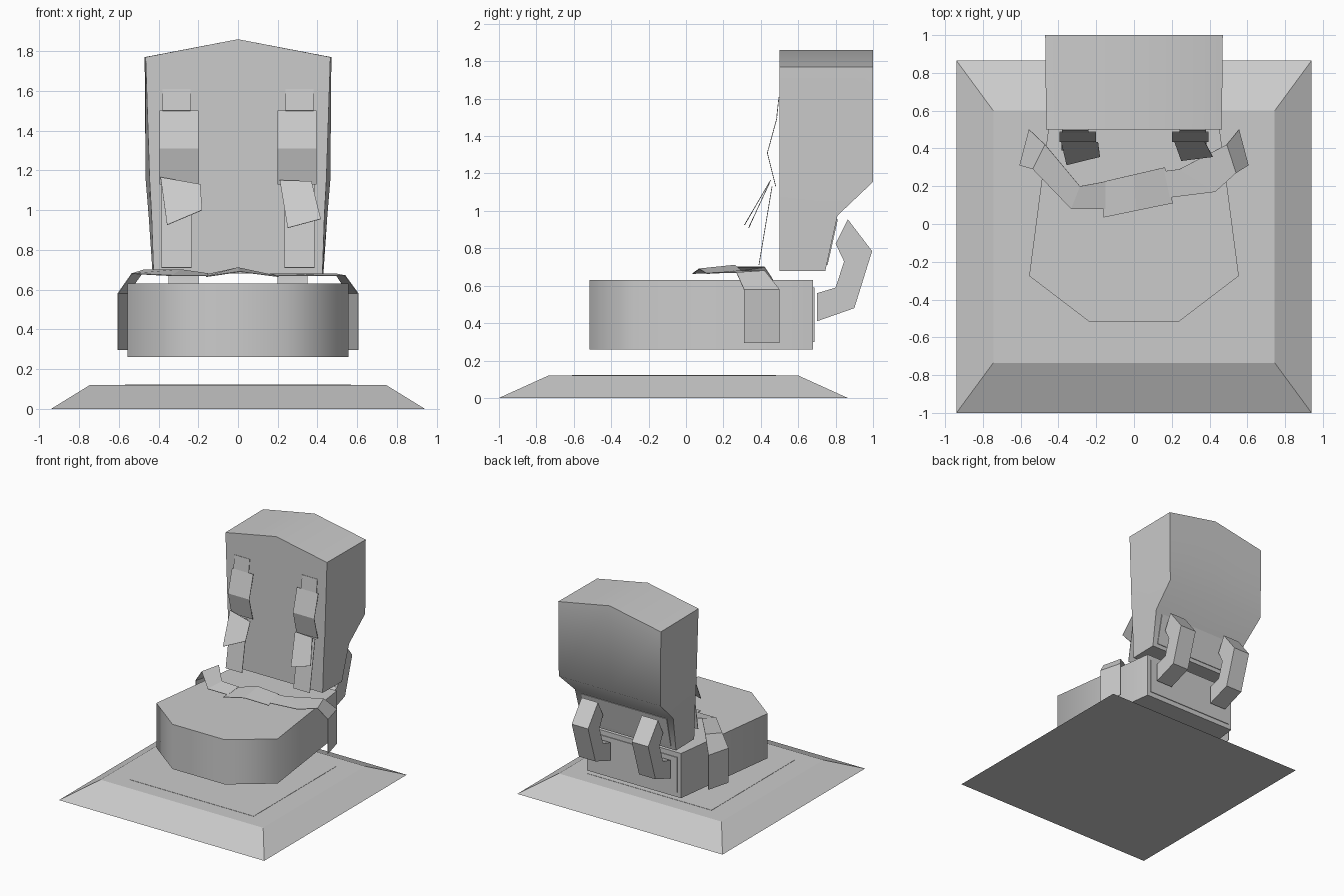
import bpy, bmesh, math

cube = bpy.data.objects.get("Cube")
if cube:
    bpy.data.objects.remove(cube, do_unlink=True)

grey = bpy.data.materials.new("plain_grey")
grey.use_nodes = True
COLOUR = (0.6, 0.6, 0.6, 1)
grey.diffuse_color = COLOUR
grey.node_tree.nodes["Principled BSDF"].inputs["Base Color"].default_value = COLOUR


def build(name, verts, faces, smooth=None, thickness=0, closed=True):
    bm = bmesh.new()
    vs = [bm.verts.new(v) for v in verts]
    for f in faces:
        bm.faces.new([vs[i] for i in f])
    if closed:
        bmesh.ops.recalc_face_normals(bm, faces=bm.faces)
    mesh = bpy.data.meshes.new(name)
    bm.to_mesh(mesh)
    bm.free()
    mesh.materials.append(grey)
    obj = bpy.data.objects.new(name, mesh)
    bpy.context.collection.objects.link(obj)
    if thickness:
        mod = obj.modifiers.new("thickness", "SOLIDIFY")
        mod.thickness = thickness
        mod.offset = 0
    if smooth:
        bpy.ops.object.select_all(action="DESELECT")
        obj.select_set(True)
        bpy.context.view_layer.objects.active = obj
        bpy.ops.object.shade_smooth_by_angle(angle=math.radians(smooth))
    return obj


def loft(name, rings, smooth=None):
    """Closed solid through equal-sized rings of points."""
    n = len(rings[0])
    faces = [(r * n + i, r * n + (i + 1) % n, (r + 1) * n + (i + 1) % n, (r + 1) * n + i)
             for r in range(len(rings) - 1) for i in range(n)]
    faces += [tuple(range(n)), tuple(range((len(rings) - 1) * n, len(rings) * n))]
    return build(name, [p for ring in rings for p in ring], faces, smooth)


def ribbon(name, pairs):
    """Thin webbing through pairs of edge points."""
    faces = [(2 * i, 2 * i + 1, 2 * i + 3, 2 * i + 2) for i in range(len(pairs) - 1)]
    return build(name, [p for pair in pairs for p in pair], faces, thickness=0.004)


def rect(x, y0, y1, z):
    return [(-x, y0, z), (x, y0, z), (x, y1, z), (-x, y1, z)]


# Bevelled floor base with a thin mounting plate
loft("base", [rect(0.94, -1, 0.865, 0), rect(0.745, -0.735, 0.6, 0.12)])
loft("base_plate", [rect(0.57, -0.61, 0.48, 0.12), rect(0.57, -0.61, 0.48, 0.122)])

# Seat cushion, rounded at the front
half = [(0.24, -0.515), (0.555, -0.275), (0.43, 0.68)]
outline = half + [(-x, y) for x, y in reversed(half)]
loft("seat_cushion", [[(x, y, z) for x, y in outline] for z in (0.26, 0.63)], 70)
loft("seat_back_plate", [rect(0.4, 0.68, 0.686, z) for z in (0.3, 0.59)])

# Backrest, peaked at the top and tucked in at the lower back
rings = []
for z, peak, depth, front, back in [(0.68, 0.68, 0.745, 0.425, 0.43),
                                    (0.975, 0.975, 0.81, 0.435, 0.45),
                                    (1.155, 1.155, 1.0, 0.445, 0.465),
                                    (1.77, 1.86, 1.0, 0.465, 0.47)]:
    rings.append([(-front, 0.5, z), (0, 0.5, peak), (front, 0.5, z),
                  (back, depth, z), (0, depth, peak), (-back, depth, z)])
backrest = loft("backrest", rings, 60)
# Split the ridge so the top is two clean slopes
bm = bmesh.new()
bm.from_mesh(backrest.data)
top = max(bm.faces, key=lambda f: f.calc_center_median().z)
ridge = [v for v in top.verts if abs(v.co.x) < 0.01]
bmesh.ops.connect_verts(bm, verts=ridge)
bm.to_mesh(backrest.data)
bm.free()

# Panel on the lower back
loft("lower_back_panel", [[(x, y + d, z) for x, y, z in
     [(-0.39, 0.751, 0.71), (0.39, 0.751, 0.71), (0.39, 0.806, 0.955), (-0.39, 0.806, 0.955)]]
     for d in (-0.002, 0.006)])

# Parts on both sides
hook = [(0.70, 0.56), (0.80, 0.59), (0.845, 0.73), (0.80, 0.825),
        (0.865, 0.955), (0.995, 0.785), (0.90, 0.48), (0.70, 0.41)]
for s, side in ((1, "left"), (-1, "right")):
    loft(side + "_back_bracket", [[(s * x, y, z) for y, z in hook] for x in (0.2, 0.35)], 50)

    def straight(name, x0, x1, path):
        ribbon(side + name, [((s * x0, y, z), (s * x1, y, z)) for y, z in path])

    straight("_upper_strap", 0.24, 0.38, [(0.497, 1.61), (0.485, 1.5)])
    straight("_shoulder_pad", 0.2, 0.395, [(0.487, 1.5), (0.435, 1.31), (0.48, 1.13)])
    straight("_lower_strap", 0.235, 0.385, [(0.46, 1.13), (0.39, 0.71)])

# Loose strap ends, each twisted a little
for name, shift, pts in [
        ("right_strap_end", 0, [(-0.39, 1.165), (-0.19, 1.13), (-0.357, 0.925), (-0.18, 1.0)]),
        ("left_strap_end", 0.03, [(0.21, 1.15), (0.37, 1.145), (0.25, 0.91), (0.417, 0.955)])]:
    p = [(x, 0.31 + shift * (1.17 - z) * 4 + (z - 0.92) * 0.583, z) for x, z in pts]
    ribbon(name, [(p[0], p[1]), (p[2], p[3])])

# Lap belt: hip plates, side webbing and the centre buckle
ribbon("right_lap_belt", [
    ((-0.605, 0.31, 0.295), (-0.555, 0.5, 0.295)),
    ((-0.605, 0.31, 0.58), (-0.555, 0.5, 0.58)),
    ((-0.535, 0.29, 0.68), (-0.47, 0.42, 0.70)),
    ((-0.333, 0.08, 0.67), (-0.286, 0.2, 0.70)),
    ((-0.15, 0.08, 0.67), (-0.15, 0.225, 0.68))])
ribbon("left_lap_belt", [
    ((0.605, 0.31, 0.295), (0.555, 0.5, 0.295)),
    ((0.605, 0.31, 0.58), (0.555, 0.5, 0.58)),
    ((0.54, 0.27, 0.67), (0.49, 0.42, 0.68)),
    ((0.43, 0.17, 0.67), (0.24, 0.29, 0.68)),
    ((0.19, 0.14, 0.67), (0.16, 0.28, 0.68))])
ribbon("belt_buckle", [
    ((-0.16, 0.035, 0.665), (-0.16, 0.225, 0.675)),
    ((0.01, 0.07, 0.69), (0.0, 0.262, 0.71)),
    ((0.205, 0.11, 0.665), (0.164, 0.3, 0.675))])
